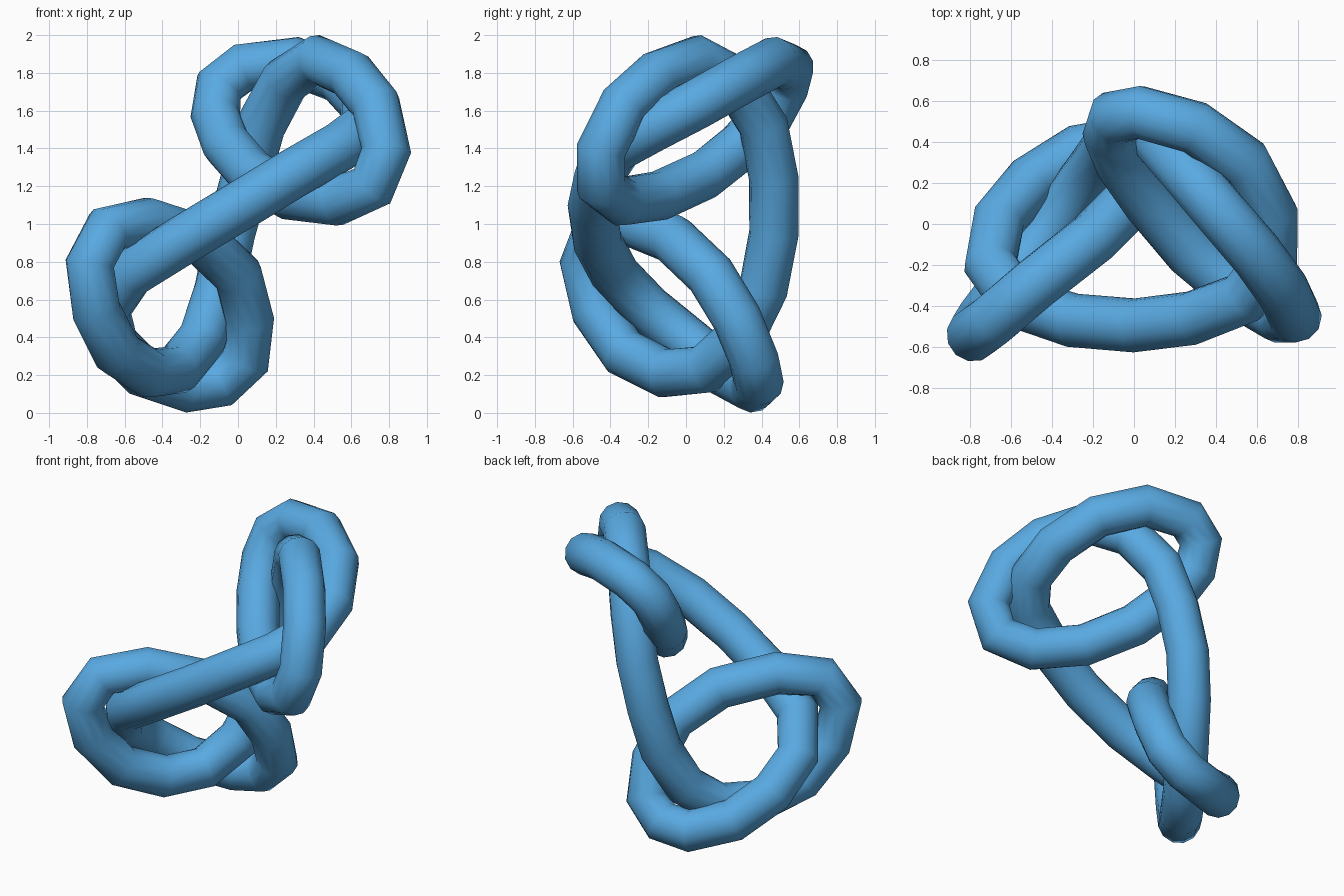
import bpy

RADIUS = 0.132

# Centre line of the closed knot, followed once around
path = [
    # front diagonal, rising to the right
    (-0.30, -0.47, 0.91), (0.00, -0.495, 1.09), (0.28, -0.46, 1.26), (0.54, -0.36, 1.41),
    # upper rear loop
    (0.67, -0.18, 1.51), (0.67, 0.05, 1.63), (0.54, 0.30, 1.77), (0.30, 0.47, 1.86),
    (0.03, 0.545, 1.83), (-0.10, 0.52, 1.73), (-0.12, 0.44, 1.58), (-0.06, 0.30, 1.42),
    (0.08, 0.10, 1.26),
    # upper front loop
    (0.28, -0.14, 1.15), (0.52, -0.34, 1.12), (0.71, -0.45, 1.20), (0.785, -0.45, 1.39),
    (0.73, -0.33, 1.63), (0.60, -0.15, 1.79), (0.42, 0.06, 1.87), (0.25, 0.26, 1.76),
    # rear upright
    (0.12, 0.41, 1.52), (0.04, 0.465, 1.24), (-0.04, 0.465, 0.95), (-0.10, 0.41, 0.66),
    (-0.19, 0.28, 0.39),
    # lower front loop
    (-0.32, 0.10, 0.23), (-0.47, -0.11, 0.21), (-0.64, -0.33, 0.32), (-0.75, -0.48, 0.54),
    (-0.785, -0.54, 0.79), (-0.69, -0.47, 0.97), (-0.48, -0.29, 1.01), (-0.20, -0.07, 0.92),
    # lower rear loop
    (0.00, 0.13, 0.73), (0.06, 0.27, 0.50), (0.04, 0.36, 0.28), (-0.09, 0.385, 0.16),
    (-0.27, 0.355, 0.133), (-0.50, 0.21, 0.21), (-0.66, 0.02, 0.37), (-0.70, -0.20, 0.55),
    (-0.57, -0.38, 0.74),
]

# Round tube swept along the centre line, one straight segment per point
curve = bpy.data.curves.new("knot_path", "CURVE")
curve.dimensions = "3D"
curve.resolution_u = 1
curve.bevel_depth = RADIUS
curve.bevel_resolution = 4
spline = curve.splines.new("BEZIER")
spline.bezier_points.add(len(path) - 1)
for point, co in zip(spline.bezier_points, path):
    point.co = co
    point.handle_left_type = point.handle_right_type = "AUTO"
spline.use_cyclic_u = True

knot = bpy.data.objects.new("knotted_tube", curve)
bpy.context.collection.objects.link(knot)
bpy.context.view_layer.objects.active = knot
knot.select_set(True)
bpy.ops.object.convert(target="MESH")
knot = bpy.context.object
bpy.ops.object.shade_smooth()

# Blue finish
blue = bpy.data.materials.new("blue")
blue.diffuse_color = (0.10, 0.40, 0.76, 1)
knot.data.materials.clear()
knot.data.materials.append(blue)
